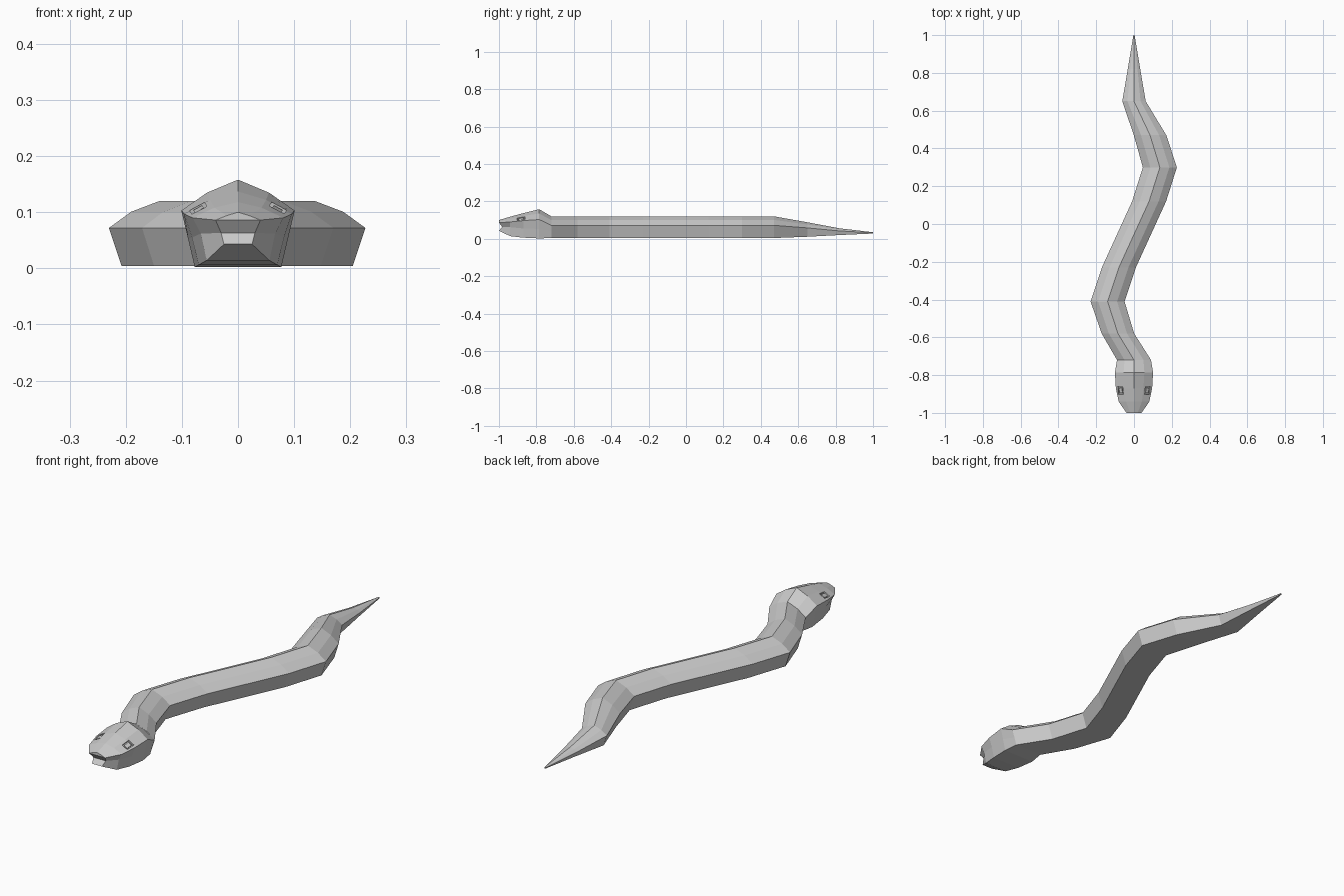
import bpy
import bmesh
from mathutils import Vector, Matrix

if "Cube" in bpy.data.objects:
    bpy.data.objects.remove(bpy.data.objects["Cube"])

skin = bpy.data.materials.new("grey skin")
skin.diffuse_color = (0.6, 0.6, 0.6, 1)
skin.use_nodes = True
skin.node_tree.nodes["Principled BSDF"].inputs["Base Color"].default_value = skin.diffuse_color


def make_object(name, bm):
    bmesh.ops.recalc_face_normals(bm, faces=bm.faces)
    mesh = bpy.data.meshes.new(name)
    bm.to_mesh(mesh)
    bm.free()
    mesh.materials.append(skin)
    obj = bpy.data.objects.new(name, mesh)
    bpy.context.collection.objects.link(obj)
    return obj


def ring(half, cx=0.0):
    """Mirror half a section (ridge first) into a closed loop of points."""
    left = [(-x, y, z) for x, y, z in reversed(half[1:])]
    return [(x + cx, y, z) for x, y, z in half + left]


def loft(name, rings, caps):
    bm = bmesh.new()
    loops = [[bm.verts.new(p) for p in r] for r in rings]
    n = len(loops[0])
    for a, b in zip(loops, loops[1:]):
        for i in range(n):
            j = (i + 1) % n
            bm.faces.new((a[i], a[j], b[j], b[i]))
    for c in caps:
        bm.faces.new(loops[c])
    return make_object(name, bm)


# Body: winding loft; station = y, centre x, half width, ridge z, side z, belly z
stations = [
    (-0.72, 0.0, 0.09, 0.12, 0.072, 0.004),
    (-0.58, -0.085, 0.086, 0.12, 0.072, 0.004),
    (-0.41, -0.14, 0.09, 0.12, 0.072, 0.004),
    (-0.23, -0.08, 0.09, 0.12, 0.072, 0.004),
    (0.12, 0.08, 0.09, 0.12, 0.072, 0.004),
    (0.30, 0.137, 0.09, 0.12, 0.072, 0.004),
    (0.47, 0.085, 0.086, 0.12, 0.072, 0.004),
    (0.65, 0.0, 0.062, 0.088, 0.058, 0.011),
    (0.82, 0.0, 0.033, 0.056, 0.042, 0.02),
    (1.0, 0.0, 0.003, 0.035, 0.032, 0.028),
]
rings = []
for y, cx, w, top, side, low in stations:
    half = [(0, y, top), (w * 0.56, y, side + (top - side) * 0.6),
            (w, y, side), (w * 0.75, y, low)]
    rings.append(ring(half, cx))
loft("body", rings, [-1])

# Head: ridge, brow, cheek, jaw and chin points of each section
sections = [
    (-0.72, [(0, .12), (.05, .10), (.09, .072), (.078, .038), (.068, .004)]),
    (-0.785, [(0, .158), (.055, .135), (.101, .103), (.089, .053), (.077, .002)]),
    (-0.87, [(0, .137), (.05, .122), (.096, .097), (.082, .055), (.07, .006)]),
    (-0.94, [(0, .118), (.042, .108), (.081, .09), (.066, .062), (.056, .014)]),
    (-1.0, [(0, .10), (.02, .094), (.04, .086), (.03, .063), (.025, .043)]),
]
head_rings = [ring([(x, y, z) for x, z in pts]) for y, pts in sections]
# Pull the mouth line back between the upper lip and the chin
head_rings[-1] = [(x, y + (0.018 if abs(z - .063) < 0.001 else 0), z)
                  for x, y, z in head_rings[-1]]
head = loft("head", head_rings, [0])

# Snout: upper lip, mouth and chin plates closing the front of the head
bm = bmesh.new()
bm.from_mesh(head.data)
bm.verts.ensure_lookup_table()
v = bm.verts[-9:]                      # ridge, 4 right points, 4 left points
bm.faces.new((v[0], v[1], v[2], v[7], v[8]))
bm.faces.new((v[2], v[3], v[6], v[7]))
bm.faces.new((v[3], v[4], v[5], v[6]))
bmesh.ops.recalc_face_normals(bm, faces=bm.faces)
bm.to_mesh(head.data)
bm.free()

# Eyes: shallow sockets cut in the brow, each with a small raised eyeball plate
for s, label in ((1, "right"), (-1, "left")):
    across = Vector((0.045 * s, 0, -0.025)).normalized()
    along = Vector((0, 1, 0.22)).normalized()
    up = across.cross(along).normalized() * s
    along = up.cross(across).normalized()
    basis = Matrix((across, along, up)).transposed().to_4x4()
    place = Matrix.Translation((0.071 * s, -0.882, 0.107)) @ basis
    for part, size in (("socket_cutter", (0.03, 0.042, 0.018)),
                       ("eye", (0.018, 0.028, 0.009))):
        bm = bmesh.new()
        bmesh.ops.create_cube(bm, size=1)
        bmesh.ops.scale(bm, vec=size, verts=bm.verts)
        drop = -0.006 if part == "eye" else 0
        bmesh.ops.translate(bm, vec=(0, 0, drop), verts=bm.verts)
        bmesh.ops.transform(bm, matrix=place, verts=bm.verts)
        obj = make_object(label + "_" + part, bm)
        if part == "socket_cutter":
            obj.hide_render = True
            obj.hide_viewport = True
            cut = head.modifiers.new(label + " socket", 'BOOLEAN')
            cut.operation = 'DIFFERENCE'
            cut.solver = 'EXACT'
            cut.object = obj
